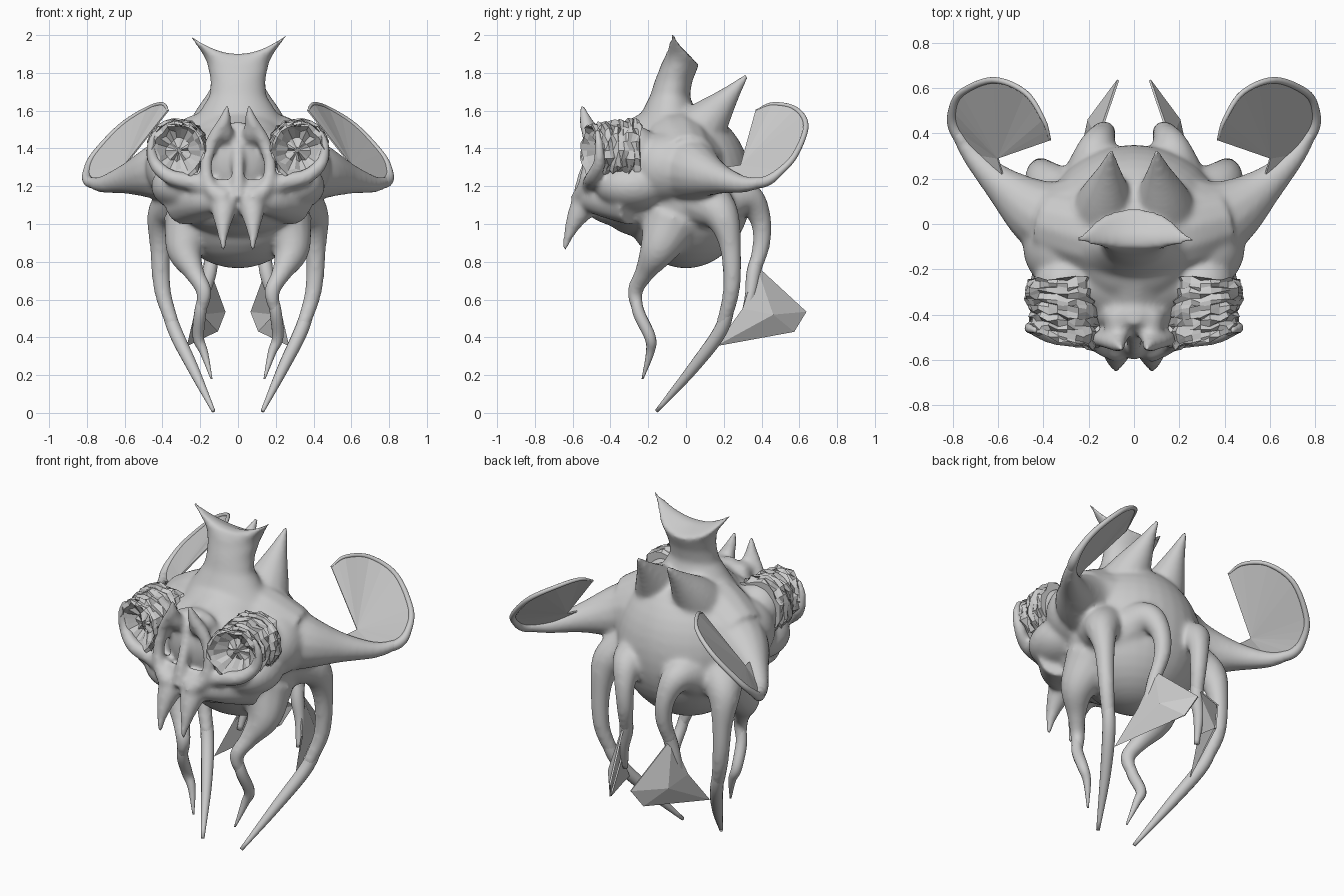
import bpy, bmesh, math, random
from mathutils import Vector, Matrix

if "Cube" in bpy.data.objects:
    bpy.data.objects.remove(bpy.data.objects["Cube"])

random.seed(4)
grey = bpy.data.materials.new("bone grey")
grey.diffuse_color = (0.6, 0.6, 0.6, 1)
grey.use_nodes = True
grey.node_tree.nodes["Principled BSDF"].inputs["Base Color"].default_value = grey.diffuse_color


def finish(bm, name, smooth=True):
    bmesh.ops.recalc_face_normals(bm, faces=bm.faces)
    for f in bm.faces:
        f.smooth = smooth
    me = bpy.data.meshes.new(name)
    bm.to_mesh(me)
    bm.free()
    me.materials.append(grey)
    ob = bpy.data.objects.new(name, me)
    bpy.context.collection.objects.link(ob)
    return ob


def loft(bm, rings, strip_cap=False):
    vs = [[bm.verts.new(p) for p in r] for r in rings]
    n = len(vs[0])
    for a, b in zip(vs, vs[1:]):
        for i in range(n):
            bm.faces.new((a[i], a[(i + 1) % n], b[(i + 1) % n], b[i]))
    bm.faces.new(vs[0])
    e = vs[-1]
    if strip_cap:   # cap in strips so a saddle-shaped end stays curved
        for i in range(n // 2):
            quad = [e[i], e[i + 1], e[n - i - 1], e[(n - i) % n]]
            bm.faces.new(list(dict.fromkeys(quad)))
    else:
        bm.faces.new(e)


def spline(path, steps=6):
    """Smooth curve through (x, y, z, radius) points."""
    p = [Vector(q) for q in path]
    p = [2 * p[0] - p[1]] + p + [2 * p[-1] - p[-2]]
    out = []
    for a, b, c, d in zip(p, p[1:], p[2:], p[3:]):
        for k in range(steps):
            t = k / steps
            out.append(0.5 * (2 * b + (c - a) * t + (2 * a - 5 * b + 4 * c - d) * t * t
                              + (3 * b - a - 3 * c + d) * t ** 3))
    return out + [p[-2]]


def tube(bm, path, s=1, sides=14):
    pts = spline([(s * x, y, z, r) for x, y, z, r in path])
    n = Vector((0.31, 0.87, 0.4))
    rings = []
    for i, q in enumerate(pts):
        t = (pts[min(i + 1, len(pts) - 1)].xyz - pts[max(i - 1, 0)].xyz).normalized()
        n = (n - t * n.dot(t)).normalized()
        m = t.cross(n)
        r = max(q.w, 0.004)
        rings.append([q.xyz + r * (math.cos(a) * n + math.sin(a) * m)
                      for a in (math.tau * k / sides for k in range(sides))])
    loft(bm, rings)


def blob(bm, loc, rad):
    bmesh.ops.create_uvsphere(bm, u_segments=32, v_segments=20, radius=1,
                              matrix=Matrix.Translation(loc) @ Matrix.Diagonal((*rad, 1)))


def sheet(name, tris, s, thick):
    bm = bmesh.new()
    for tri in tris:
        bm.faces.new([bm.verts.new((s * x, y, z)) for x, y, z in tri])
    bmesh.ops.remove_doubles(bm, verts=bm.verts, dist=0.001)
    ob = finish(bm, name, False)
    mod = ob.modifiers.new("thickness", 'SOLIDIFY')
    mod.thickness, mod.offset = thick, 0


# limb paths: x, y, z, radius
front_leg = [(.24, -.08, 1.0, .16), (.28, -.15, .86, .1), (.23, -.22, .74, .054), (.18, -.27, .64, .042),
             (.2, -.25, .53, .032), (.21, -.19, .4, .03), (.18, -.19, .32, .022), (.14, -.23, .18, .005)]
middle_leg = [(.3, .1, 1.12, .15), (.39, .19, 1.04, .095), (.41, .235, .88, .058), (.4, .24, .65, .046),
              (.34, .19, .45, .037), (.24, .04, .24, .03), (.13, -.155, .01, .01)]
hind_leg = [(.2, .12, 1.1, .16), (.17, .31, 1.14, .095), (.14, .39, 1.04, .06), (.13, .4, .9, .048),
            (.15, .36, .75, .038), (.18, .34, .62, .028), (.2, .3, .48, .015)]
arm = [(.22, 0, 1.3, .23), (.4, .04, 1.28, .165), (.58, .17, 1.24, .085), (.72, .31, 1.21, .045),
       (.79, .42, 1.225, .028), (.8, .5, 1.28, .02), (.76, .58, 1.37, .016), (.62, .635, 1.52, .014),
       (.48, .58, 1.61, .012), (.4, .46, 1.635, .01), (.37, .37, 1.6, .005)]
limbs = {"front_leg": front_leg, "middle_leg": middle_leg, "hind_leg": hind_leg, "arm": arm}

# body, head, crest and limb roots merged into one smooth skin
bm = bmesh.new()
blob(bm, (0, 0, 1.19), (.4, .35, .425))
blob(bm, (0, -.22, 1.3), (.35, .24, .24))
blob(bm, (0, -.12, 1.4), (.27, .25, .21))
blob(bm, (0, -.22, 1.13), (.33, .25, .2))
blob(bm, (0, -.4, 1.34), (.18, .1, .2))
tube(bm, [(0, -.08, 1.48, .17), (0, -.22, 1.42, .16), (0, -.38, 1.38, .13)])   # brow bridge
crest = [(1.45, .32, -.3, .15), (1.6, .2, -.23, .05), (1.68, .15, -.19, .02), (1.76, .145, -.165, .035),
         (1.82, .165, -.14, .06), (1.85, .19, -.13, .07)]
rings = []
for z, rx, y0, y1 in crest:
    lift = max(0, z - 1.76)
    rings.append([(rx * math.cos(a), (y0 + y1) / 2 + (y1 - y0) / 2 * math.sin(a),
                   z + lift * math.cos(a) ** 2 * .6) for a in (math.tau * k / 32 for k in range(32))])
rings.append([(.285 * math.cos(a), -.075 + .025 * math.sin(a), 1.9 + .13 * math.cos(a) ** 2)
              for a in (math.tau * k / 32 for k in range(32))])
loft(bm, rings, True)
tube(bm, [(0, -.25, 1.15, .22), (0, -.36, 1.14, .17), (0, -.46, 1.13, .12), (0, -.54, 1.14, .05)])   # muzzle
tube(bm, [(0, -.4, 1.52, .05), (0, -.48, 1.4, .035), (0, -.54, 1.25, .035), (0, -.565, 1.13, .04)])  # septum
for s in (1, -1):
    blob(bm, (s * .3, -.1, 1.3), (.19, .2, .19))
    blob(bm, (s * .29, -.28, 1.2), (.17, .2, .13))
    blob(bm, (s * .3, -.27, 1.38), (.14, .13, .14))
    # shoulder slope down to the arm
    tube(bm, [(.05, -.06, 1.44, .18), (.2, -.04, 1.39, .19), (.38, .01, 1.32, .16)], s)
    # nostril rim with raised tip
    tube(bm, [(.055, -.55, 1.63, .012), (.075, -.53, 1.54, .035), (.14, -.51, 1.43, .036),
              (.17, -.52, 1.3, .034), (.145, -.54, 1.19, .04), (.07, -.555, 1.13, .06)], s)
    tube(bm, [(.07, -.4, 1.46, .07), (.07, -.49, 1.48, .05), (.065, -.53, 1.56, .025)], s)
    # fang
    tube(bm, [(.06, -.46, 1.18, .1), (.075, -.55, 1.08, .07), (.08, -.61, .97, .036), (.078, -.645, .86, .012)], s)
    # jaw side
    tube(bm, [(.1, -.51, 1.13, .07), (.2, -.42, 1.13, .1), (.3, -.28, 1.11, .12)], s)
    # cheek sweeping under and outside the eye
    tube(bm, [(.13, -.49, 1.18, .06), (.24, -.5, 1.22, .048), (.36, -.49, 1.25, .042),
              (.44, -.46, 1.32, .035), (.46, -.46, 1.42, .025), (.43, -.47, 1.5, .018)], s)
    # back spike
    tube(bm, [(.13, -.04, 1.36, .2), (.125, .1, 1.53, .13), (.11, .23, 1.68, .055), (.1, .325, 1.79, .012)], s)
    for path in limbs.values():
        tube(bm, path[:5], s)
skin = finish(bm, "body")
mod = skin.modifiers.new("merge", 'REMESH')
mod.mode, mod.voxel_size, mod.use_smooth_shade = 'VOXEL', 0.013, True
mod = skin.modifiers.new("soften", 'SMOOTH')
mod.factor, mod.iterations = 0.5, 14

# crumpled eye: jagged rings and a faceted, shallow front
N = 22
eye = []
for k in range(18):
    u = k / 17
    eye.append([(.165 * (.88 + .12 * math.sin(math.pi * min(1, u + .25))) + random.uniform(-.02, .012),
                 -.24 - .27 * u + random.uniform(-.012, .012), u) for _ in range(N)])
for r, y in ((.135, -.52), (.11, -.485), (.06, -.45), (.015, -.46)):
    eye.append([(r + random.uniform(-.012, .012), y + random.uniform(-.015, .015), r / .15) for _ in range(N)])

# membrane spans from the curled arm rim to an inner corner
rim = [p.xyz for p in spline(arm[3:], 2)]
corner = Vector((.6, .29, 1.31))
fan = [(corner, a, b) for a, b in zip(rim, rim[1:])]
fan.append((corner, rim[0], Vector((.56, .15, 1.29))))

# webbed hind foot
A, B, C, D, E, F = [(.16, .37, .78), (.07, .635, .535), (.11, .57, .43), (.27, .16, .355),
                    (.22, .3, .55), (.2, .46, .52)]
web = [(A, B, F), (A, F, E), (B, C, F), (F, C, D), (E, F, D), (E, C, D)]

for s, side in ((1, "left"), (-1, "right")):
    for name, path in limbs.items():
        bm = bmesh.new()
        x, y, z, r = path[3]
        tube(bm, [(x, y, z, r * .6)] + path[4:], s)
        finish(bm, f"{name}_{side}")
    bm = bmesh.new()
    loft(bm, [[(s * (.315 + r * math.cos(math.tau * i / N)), y + .04 * u * math.cos(math.tau * i / N),
                1.39 + r * math.sin(math.tau * i / N)) for i, (r, y, u) in enumerate(ring)] for ring in eye])
    finish(bm, f"eye_{side}", False)
    sheet(f"arm_membrane_{side}", fan, s, .008)
    sheet(f"foot_web_{side}", web, s, .01)
